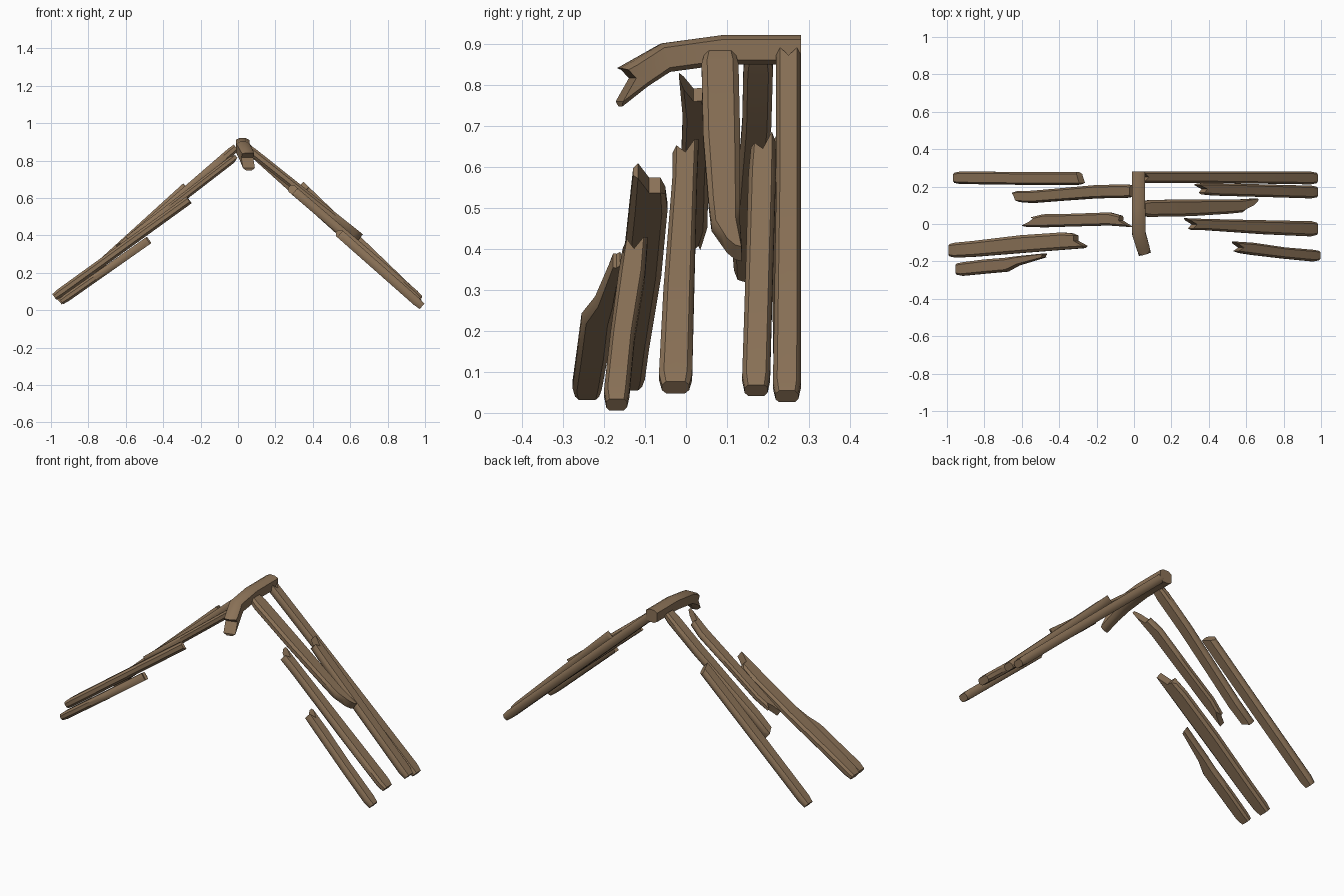
import bpy, bmesh, math
from mathutils import Vector

if "Cube" in bpy.data.objects:
    bpy.data.objects.remove(bpy.data.objects["Cube"])

wood = bpy.data.materials.new("weathered brown wood")
wood.diffuse_color = (0.26, 0.17, 0.097, 1)
wood.use_nodes = True
wood.node_tree.nodes["Principled BSDF"].inputs["Base Color"].default_value = wood.diffuse_color

# chamfered cross-section: (across, thickness, column)
RING = [(-1, -.45, 0), (-1, .45, 0), (-.7, 1, 1), (0, 1, 2), (.7, 1, 3),
        (1, .45, 4), (1, -.45, 4), (.7, -1, 3), (0, -1, 2), (-.7, -1, 1)]
CAP = [(0, 1, 2, 9), (2, 3, 8, 9), (3, 4, 7, 8), (4, 5, 6, 7)]


def loft(name, stations, side, start=None, end=None):
    """stations: (centre, half width, half thickness).
    start / end: five offsets along the length giving a splintered end."""
    bm = bmesh.new()
    n = len(stations)
    rings = []
    for i, (c, hw, hh) in enumerate(stations):
        t = (stations[min(i + 1, n - 1)][0] - stations[max(i - 1, 0)][0]).normalized()
        up = side.cross(t).normalized()
        s = t.cross(up)
        jag = [0] * 5
        if i == 0 and start:
            jag = [-j for j in start]
        if i == n - 1 and end:
            jag = end
        rings.append([bm.verts.new(c + s * (a * hw) + up * (b * hh) + t * jag[k])
                      for a, b, k in RING])
    for r0, r1 in zip(rings, rings[1:]):
        for k in range(10):
            m = (k + 1) % 10
            bm.faces.new((r0[k], r0[m], r1[m], r1[k]))
    for r in (rings[0], rings[-1]):
        for q in CAP:
            bm.faces.new([r[k] for k in q])
    bmesh.ops.recalc_face_normals(bm, faces=bm.faces)
    me = bpy.data.meshes.new(name)
    bm.to_mesh(me)
    bm.free()
    me.materials.append(wood)
    ob = bpy.data.objects.new(name, me)
    bpy.context.collection.objects.link(ob)
    bpy.context.view_layer.objects.active = ob
    ob.select_set(True)
    bpy.ops.object.shade_smooth_by_angle(angle=math.radians(40))
    ob.select_set(False)


def rafter(name, z0, z1, plan, start=None, end=None, h=.023):
    """plan: (x, y low, y high) from upper to lower end; z runs z0 to z1."""
    xa, xb = plan[0][0], plan[-1][0]

    def station(x, lo, hi, k=1.0):
        z = z0 + (z1 - z0) * (x - xa) / (xb - xa)
        return (Vector((x, (lo + hi) / 2, z)), (hi - lo) / 2 * k, h * k)

    st = [station(*p) for p in plan]
    d = math.copysign(.03, xb - xa)
    if start is None:            # sawn ends are slightly tapered
        st[0] = station(*plan[0], .85)
        st.insert(1, station(xa + d, *plan[0][1:]))
    if end is None:
        st[-1] = station(*plan[-1], .82)
        st.insert(-1, station(xb - d, *plan[-1][1:]))
    loft(name, st, Vector((0, 1, 0)), start, end)


# ridge beam, sagging and split at the front
loft("ridge_beam", [
    (Vector((.024, .28, .885)), .036, .036),
    (Vector((.024, .09, .885)), .036, .036),
    (Vector((.026, -.05, .866)), .036, .036),
    (Vector((.045, -.115, .827)), .036, .035),
    (Vector((.055, -.15, .802)), .040, .033)],
    Vector((0, 0, 1)), end=[.04, .035, -.025, -.02, -.01])

# right-hand rafters, back to front
rafter("right_rafter_back", .868, .04,
       [(.05, .22, .28), (.4, .22, .28), (.97, .212, .28)],
       start=[.01, .01, -.02, .01, .01])
rafter("right_rafter_second", .635, .055,
       [(.37, .158, .217), (.43, .152, .219), (.75, .143, .21), (.972, .137, .205)],
       start=[.005, .01, -.01, .05, .03])
rafter("right_rafter_middle", .868, .41,
       [(.05, .038, .128), (.3, .042, .132), (.5, .055, .132), (.57, .062, .132),
        (.625, .094, .132)],
       end=[-.03, 0, .03, .04, .02])
rafter("right_rafter_fourth", .625, .062,
       [(.315, -.033, .03), (.38, -.033, .027), (.7, -.055, .02), (.972, -.066, .015)],
       start=[.0, .015, -.01, .04, .055])
rafter("right_rafter_front", .39, .02,
       [(.565, -.155, -.097), (.63, -.165, -.1), (.8, -.185, -.125), (.984, -.2, -.138)],
       start=[.0, .025, -.01, .035, .05])

# left-hand rafters, back to front
rafter("left_rafter_back", .64, .045,
       [(-.3, .21, .278), (-.37, .208, .279), (-.65, .21, .279), (-.955, .214, .28)],
       start=[.01, .03, .02, .01, 0])
rafter("left_rafter_second", .87, .355,
       [(-.01, .14, .212), (-.2, .137, .208), (-.4, .123, .19), (-.54, .112, .178),
        (-.605, .117, .175)],
       end=[0, .02, .03, .045, .02])
rafter("left_rafter_middle", .775, .405,
       [(-.07, -.008, .045), (-.13, -.008, .062), (-.32, -.013, .055),
        (-.48, -.018, .052), (-.55, -.012, .035)],
       start=[.08, .05, .0, 0, .0], end=[.04, .05, 0, -.03, 0], h=.02)
rafter("left_rafter_fourth", .555, .07,
       [(-.31, -.13, -.05), (-.38, -.138, -.045), (-.6, -.155, -.06),
        (-.85, -.175, -.09), (-.982, -.18, -.1)],
       start=[.055, .06, .0, 0, -.02])
rafter("left_rafter_front", .365, .046,
       [(-.49, -.183, -.16), (-.62, -.222, -.172), (-.68, -.255, -.18),
        (-.8, -.266, -.19), (-.945, -.277, -.205)],
       start=[0, .01, .01, .02, .02], h=.021)
